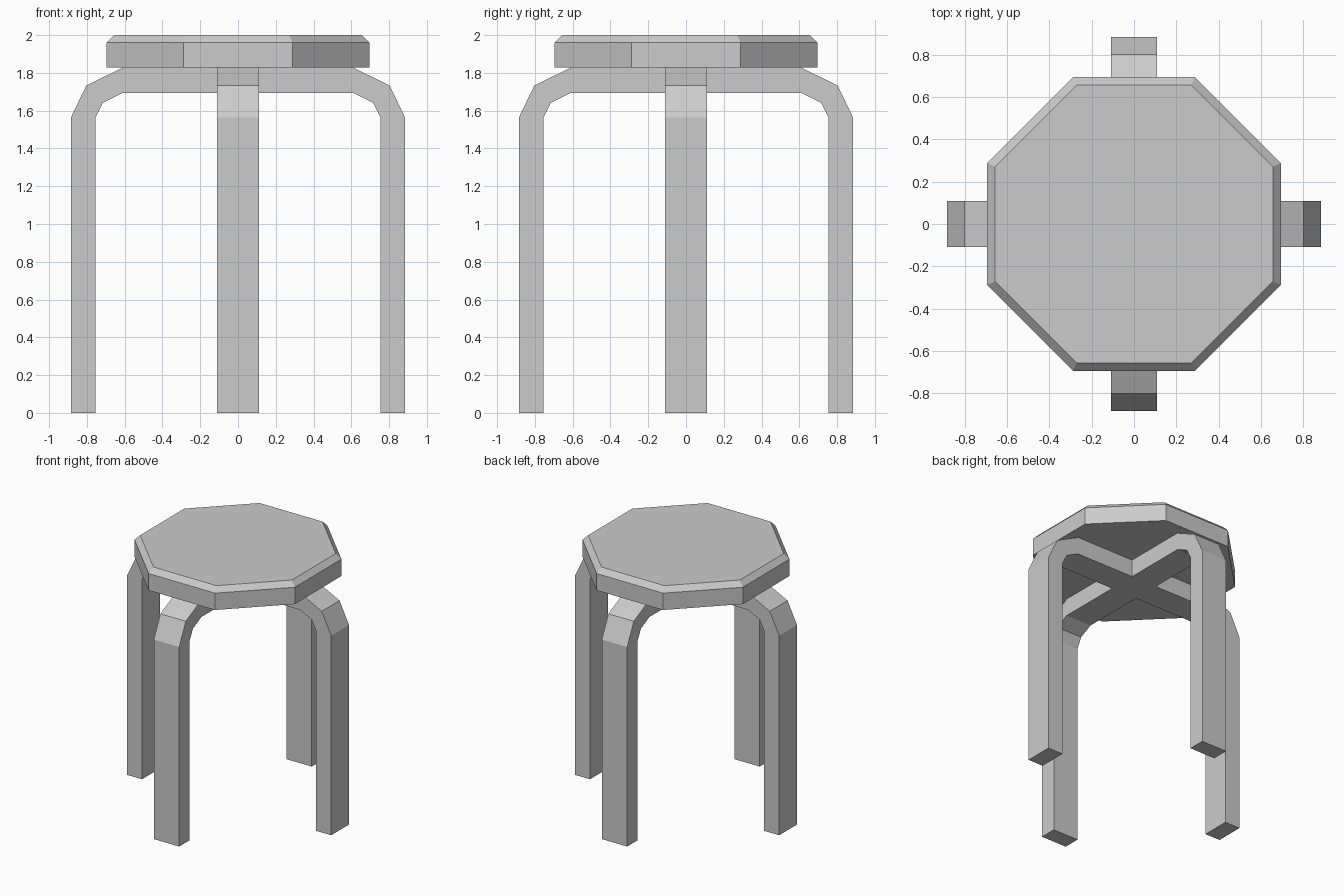
import bpy, bmesh
from math import pi, cos, sin

if "Cube" in bpy.data.objects:
    bpy.data.objects.remove(bpy.data.objects["Cube"])

HALF = 0.11                      # half width of a leg strip
SEAT_Z, RIM_Z, TOP_Z = 1.828, 1.96, 2.0


def finish(bm, name):
    bmesh.ops.remove_doubles(bm, verts=bm.verts, dist=1e-4)
    bmesh.ops.recalc_face_normals(bm, faces=bm.faces)
    mesh = bpy.data.meshes.new(name)
    bm.to_mesh(mesh)
    bm.free()
    obj = bpy.data.objects.new(name, mesh)
    bpy.context.collection.objects.link(obj)
    return obj


# Octagonal seat with a chamfered top edge
bm = bmesh.new()
rings = []
for apothem, z in ((0.695, SEAT_Z), (0.695, RIM_Z), (0.657, TOP_Z)):
    r = apothem / cos(pi / 8)
    rings.append([bm.verts.new((r * cos(a), r * sin(a), z))
                  for a in (pi / 8 + i * pi / 4 for i in range(8))])
for low, high in zip(rings, rings[1:]):
    for i in range(8):
        j = (i + 1) % 8
        bm.faces.new((low[i], low[j], high[j], high[i]))
bm.faces.new(rings[0][::-1])
bm.faces.new(rings[-1])
finish(bm, "seat")

# Four bent legs sharing a cross under the seat: outer and inner bend lines
outer = [(0.885, 0), (0.885, 1.563), (0.803, 1.733), (0.61, SEAT_Z), (HALF, SEAT_Z)]
inner = [(0.755, 0), (0.755, 1.563), (0.715, 1.642), (0.612, 1.693), (HALF, 1.693)]
bm = bmesh.new()
for k in range(4):
    c, s = round(cos(k * pi / 2)), round(sin(k * pi / 2))
    sections = []
    for (xo, zo), (xi, zi) in zip(outer, inner):
        corners = ((xo, -HALF, zo), (xo, HALF, zo), (xi, HALF, zi), (xi, -HALF, zi))
        sections.append([bm.verts.new((c * x - s * y, s * x + c * y, z))
                         for x, y, z in corners])
    for a, b in zip(sections, sections[1:]):
        for i in range(4):
            j = (i + 1) % 4
            bm.faces.new((a[i], a[j], b[j], b[i]))
    bm.faces.new(sections[0])    # foot

# Top and bottom of the crossing
for z in (outer[-1][1], inner[-1][1]):
    bm.faces.new([bm.verts.new((x * HALF, y * HALF, z))
                  for x, y in ((-1, -1), (1, -1), (1, 1), (-1, 1))])
finish(bm, "crossed_legs")
